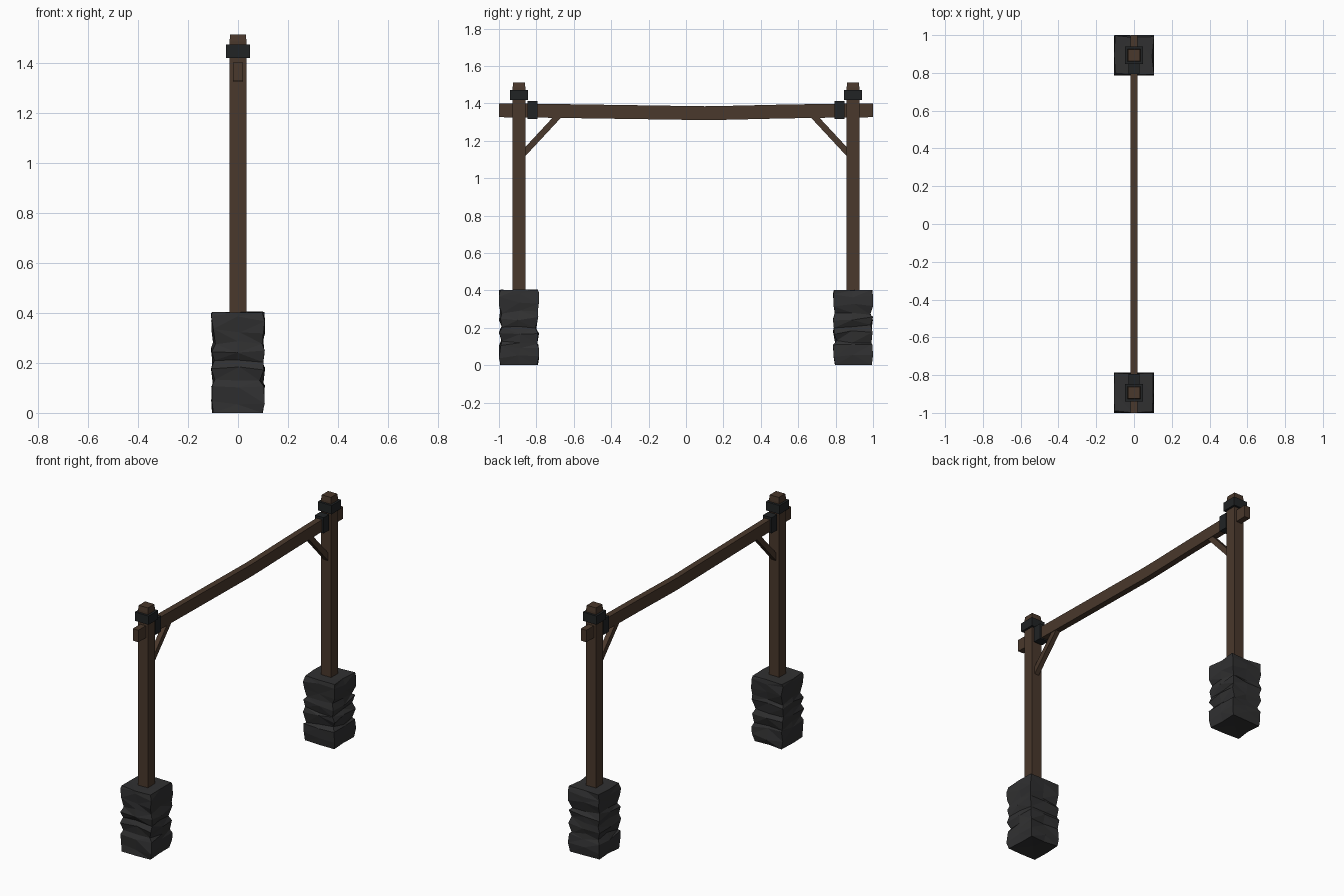
import bpy, bmesh, random
from mathutils import Vector

if "Cube" in bpy.data.objects:
    bpy.data.objects.remove(bpy.data.objects["Cube"])

random.seed(7)


def material(name, rgb):
    m = bpy.data.materials.new(name)
    m.diffuse_color = (*rgb, 1)
    m.use_nodes = True
    m.node_tree.nodes["Principled BSDF"].inputs["Base Color"].default_value = m.diffuse_color
    return m


WOOD = material("dark_wood", (0.068, 0.040, 0.025))
IRON = material("black_iron", (0.015, 0.017, 0.018))
STONE = material("dark_stone", (0.030, 0.030, 0.031))


def loft(name, rings, mat, fan_bottom=None, triangulate=False):
    """Skin closed rings of points and cap both ends."""
    bm = bmesh.new()
    vs = [[bm.verts.new(p) for p in r] for r in rings]
    n = len(vs[0])
    for a, b in zip(vs, vs[1:]):
        for i in range(n):
            j = (i + 1) % n
            bm.faces.new((a[i], a[j], b[j], b[i]))
    bm.faces.new(vs[-1])
    if fan_bottom is None:
        bm.faces.new(vs[0][::-1])
    else:
        c = bm.verts.new(fan_bottom)
        for i in range(n):
            bm.faces.new((vs[0][(i + 1) % n], vs[0][i], c))
    if triangulate:
        bmesh.ops.triangulate(bm, faces=bm.faces[:])
    bmesh.ops.recalc_face_normals(bm, faces=bm.faces[:])
    me = bpy.data.meshes.new(name)
    bm.to_mesh(me)
    bm.free()
    me.materials.append(mat)
    ob = bpy.data.objects.new(name, me)
    bpy.context.collection.objects.link(ob)
    return ob


def square(cy, z, h):
    return [(-h, cy - h, z), (h, cy - h, z), (h, cy + h, z), (-h, cy + h, z)]


def side_section(y, z0, z1, h):
    return [(-h, y, z0), (h, y, z0), (h, y, z1), (-h, y, z1)]


# rough stone footing: square courses with bulges and creases
COURSES = [(0.0, .096), (.045, .106), (.10, .103), (.125, .094), (.175, .107),
           (.205, .095), (.25, .107), (.28, .096), (.325, .106), (.375, .107), (.405, .102)]
OUTLINE = [(-1, -1), (0, -1.0), (1, -1), (1.0, 0), (1, 1), (0, 1.0), (-1, 1), (-1.0, 0)]


def footing(name, cy):
    rings = []
    for k, (z, h) in enumerate(COURSES):
        end = k in (0, len(COURSES) - 1)
        ring = []
        for ox, oy in OUTLINE:
            x = max(-.107, min(.107, ox * h + random.uniform(-.008, .008)))
            y = max(-.107, min(.107, oy * h + random.uniform(-.008, .008)))
            dz = random.uniform(-.006, 0) if end and k else 0 if end else random.uniform(-.012, .012)
            ring.append((x, cy + y, z + dz))
        rings.append(ring)
    loft(name, rings, STONE, fan_bottom=(0, cy, .006), triangulate=True)


for side, s in (("left", -1), ("right", 1)):
    cy = s * .893
    footing(side + "_stone_footing", cy)
    # post with a slightly tapered top
    loft(side + "_post", [square(cy, .36, .034), square(cy, 1.485, .034),
                          square(cy, 1.512, .031)], WOOD)
    # iron collar round the post
    loft(side + "_post_collar", [square(cy, 1.418, .047), square(cy, 1.472, .047)], IRON)
    # iron strap round the beam
    loft(side + "_beam_strap", [side_section(s * .847, 1.316, 1.413, .030),
                                side_section(s * .793, 1.316, 1.413, .030)], IRON)
    # diagonal brace, ends buried in post and beam
    a, b = Vector((0, s * .875, 1.125)), Vector((0, s * .682, 1.333))
    d = (b - a).normalized()
    n = Vector((0, -d.z, d.y)) * .0165
    w = Vector((.015, 0, 0))
    loft(side + "_brace", [[p - w - n, p + w - n, p + w + n, p - w + n] for p in (a, b)], WOOD)

# sagging cross beam through both posts
SAG = [(-1, 0), (-.8, .002), (-.4, .008), (0, .014), (.1, .0155), (.2, .014), (.5, .007), (.8, .002), (1, 0)]
loft("cross_beam", [side_section(y, 1.326 - d, 1.400 - d, .019) for y, d in SAG], WOOD)
